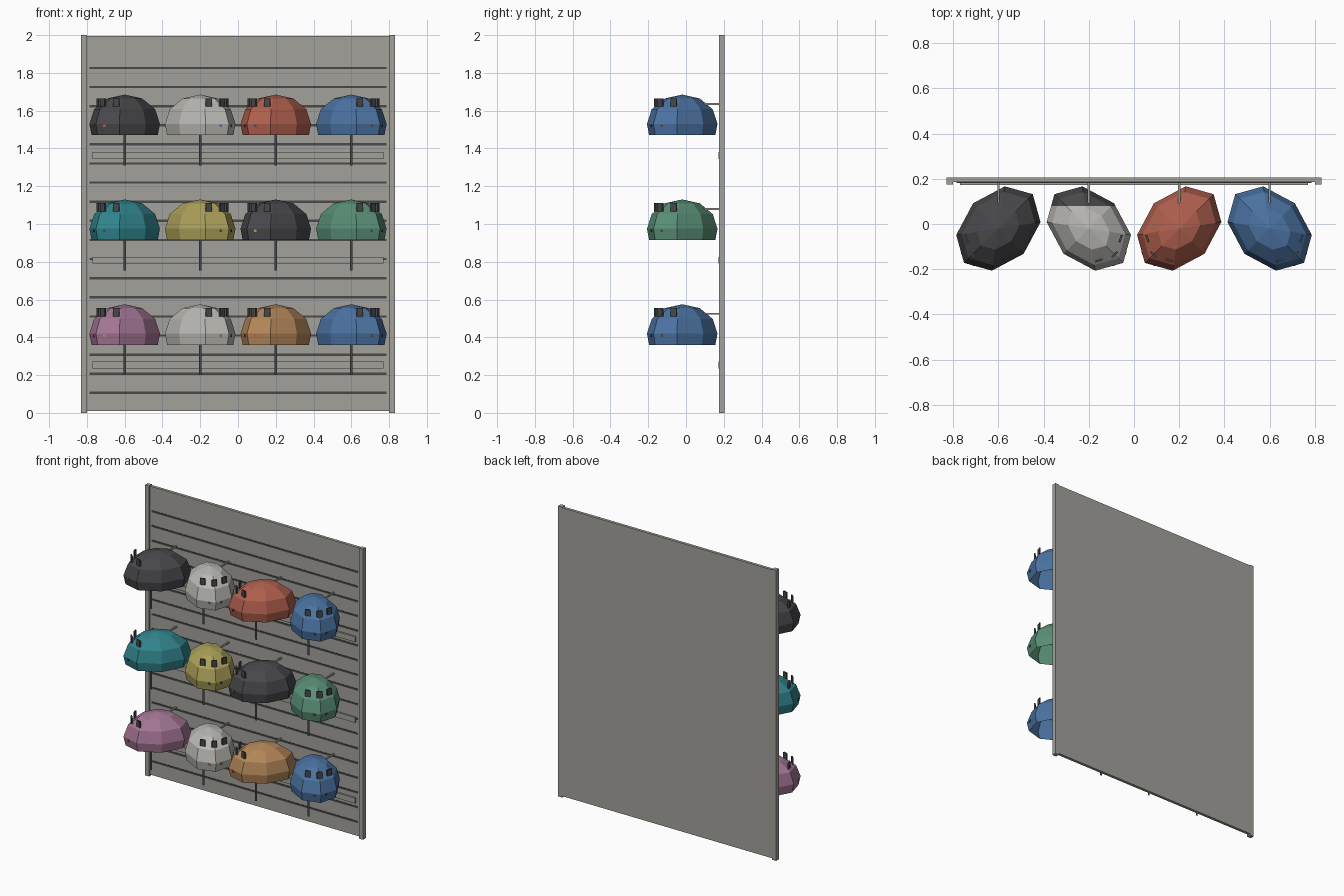
import bpy, bmesh
from math import cos, sin, pi, radians
from mathutils import Matrix, Vector

old = bpy.data.objects.get("Cube")
if old:
    bpy.data.objects.remove(old, do_unlink=True)


def material(name, *rgb):
    m = bpy.data.materials.new(name)
    m.use_nodes = True
    m.diffuse_color = (*rgb, 1)
    m.node_tree.nodes["Principled BSDF"].inputs["Base Color"].default_value = (*rgb, 1)
    return m


GREY = material("board grey", .36, .355, .33)
DARK = material("charcoal", .065, .065, .072)
WHITE = material("off white", .48, .475, .45)
RED = material("brick red", .43, .115, .075)
BLUE = material("blue", .07, .17, .36)
TEAL = material("teal", .03, .23, .26)
YELLOW = material("mustard", .41, .35, .1)
GREEN = material("green", .1, .27, .18)
PURPLE = material("mauve", .37, .18, .30)
ORANGE = material("tan orange", .45, .24, .1)


def finish(bm, name, *mats):
    mesh = bpy.data.meshes.new(name)
    bm.to_mesh(mesh)
    bm.free()
    for m in mats:
        mesh.materials.append(m)
    ob = bpy.data.objects.new(name, mesh)
    bpy.context.collection.objects.link(ob)
    return ob


def box(name, mat, center, size, frame=Matrix()):
    bm = bmesh.new()
    bmesh.ops.create_cube(bm, size=1, matrix=frame @ Matrix.Translation(center) @ Matrix.Diagonal((*size, 1)))
    return finish(bm, name, mat)


def helmet(x, base, side, mat):
    """Open eight-sided dome, longer along its facing direction."""
    place = Matrix.Translation((x, -.02, base)) @ Matrix.Rotation(radians(-90 + 45 * side), 4, "Z")
    length, width, equator, rise = .215, .158, .06, .155
    rings = [(.94, 0)] + [(cos(radians(t)), equator + rise * sin(radians(t))) for t in (0, 30, 60)]
    bm = bmesh.new()
    loops = [[bm.verts.new((length * r * cos(i * pi / 4), width * r * sin(i * pi / 4), z))
              for i in range(8)] for r, z in rings]
    apex = bm.verts.new((0, 0, equator + rise))
    for i in range(8):
        j = (i + 1) % 8
        for low, high in zip(loops, loops[1:]):
            bm.faces.new((low[i], low[j], high[j], high[i]))
        bm.faces.new((loops[-1][i], loops[-1][j], apex))
    bm.transform(place)
    # white shells have a charcoal rear section
    if mat is WHITE:
        bmesh.ops.bisect_plane(bm, geom=bm.verts[:] + bm.edges[:] + bm.faces[:],
                               plane_co=(0, .08, 0), plane_no=(0, 1, 0))
        for f in bm.faces:
            f.material_index = int(f.calc_center_median().y > .08)
    finish(bm, "helmet_shell", mat, DARK)
    # three upright window plates round the front
    for angle, fwd, across in ((0, .163, 0), (-27, .131, -.068), (27, .131, .068)):
        frame = place @ Matrix.Translation((fwd, across, .173)) @ Matrix.Rotation(radians(angle), 4, "Z")
        box("helmet_window", DARK, (0, 0, 0), (.009, .034, .044), frame)
    return place


def badges(place, mat):
    # small plates on the two front facets just above the rim
    for s in (-1, 1):
        frame = place @ Matrix.Translation((.192, .039 * s, .05)) @ Matrix.Rotation(radians(35 * s), 4, "Z")
        box("helmet_badge", mat, (0, 0, 0), (.005, .014, .014), frame)


# backing board and edge posts
box("back_panel", GREY, (0, .195, 1.0025), (1.62, .02, 1.985))
for s in (-1, 1):
    box("edge_post", GREY, (.815 * s, .19, 1), (.03, .03, 2))

# dark slat grooves
for i in range(18):
    box("slat_groove", DARK, (0, .184, .106 + i * .1012), (1.57, .004, .012))

# display rows, bottom to top
rows = [
    (.36, (PURPLE, WHITE, ORANGE, BLUE), (ORANGE, RED, RED, DARK)),
    (.915, (TEAL, YELLOW, DARK, GREEN), (DARK, DARK, YELLOW, DARK)),
    (1.47, (DARK, WHITE, RED, BLUE), (RED, BLUE, DARK, DARK)),
]
for base, shells, marks in rows:
    box("label_rail", GREY, (0, .179, base - .107), (1.54, .012, .036))
    for col in range(4):
        x = -.6 + .4 * col
        place = helmet(x, base, 1 if col % 2 else -1, shells[col])
        badges(place, marks[col])
        # peg from the board and flat hanging strip beneath
        box("peg", GREY, (x, .13, base + .165), (.01, .11, .01))
        bm = bmesh.new()
        bmesh.ops.create_grid(bm, x_segments=1, y_segments=1, size=.5,
                              matrix=Matrix.Translation((x, -.09, base - .06))
                              @ Matrix.Rotation(pi / 2, 4, "X") @ Matrix.Diagonal((.014, .2, 1, 1)))
        finish(bm, "hanging_strip", DARK)
